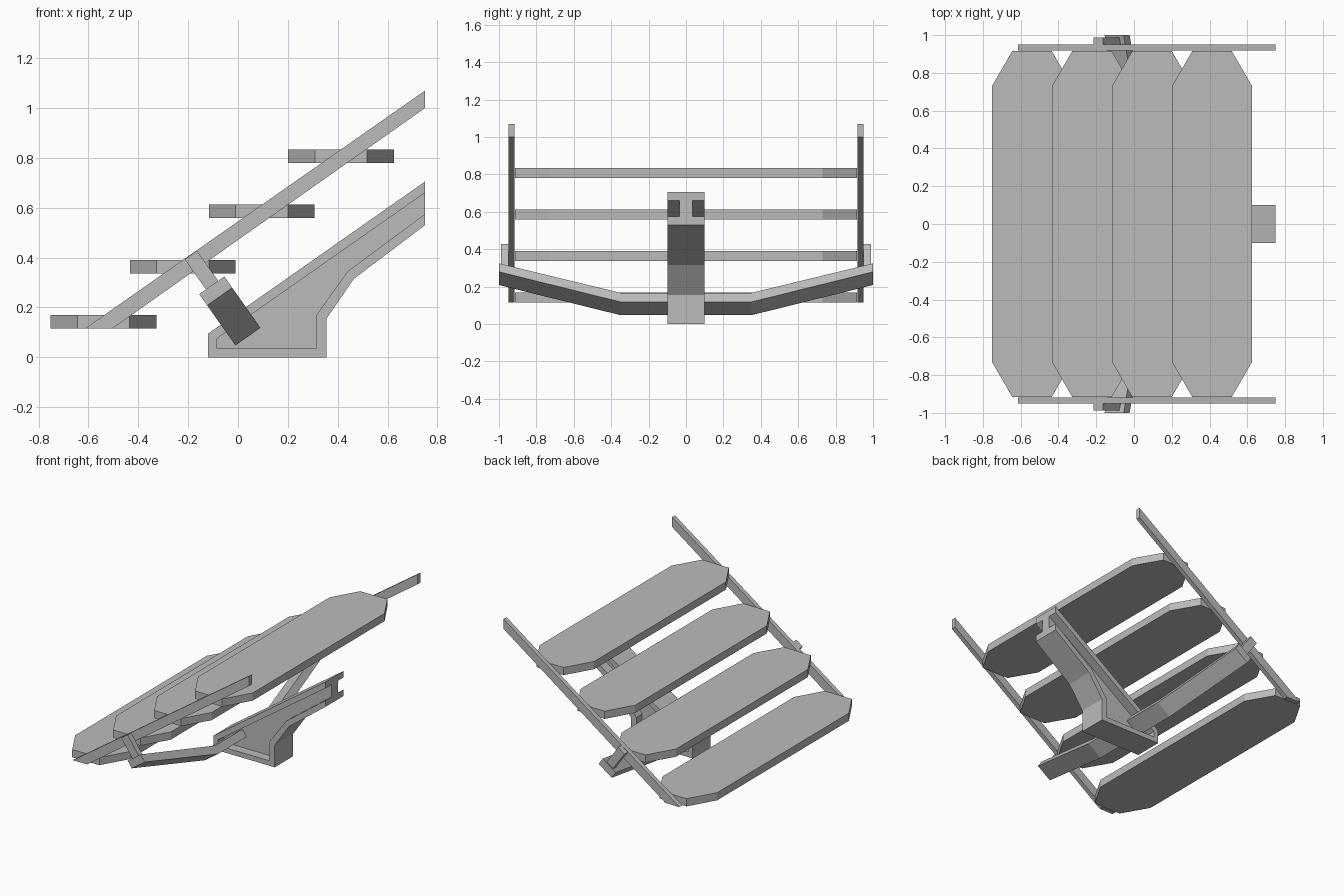
import bpy
import bmesh
from mathutils import Vector

cube = bpy.data.objects.get("Cube")
if cube:
    bpy.data.objects.remove(cube)

steel = bpy.data.materials.new("plain_grey")
steel.use_nodes = True
grey = (0.5, 0.5, 0.5, 1)
steel.diffuse_color = grey
steel.node_tree.nodes["Principled BSDF"].inputs["Base Color"].default_value = grey

X, Y, Z = Vector((1, 0, 0)), Vector((0, 1, 0)), Vector((0, 0, 1))
SLOPE = Vector((0.817, 0, 0.576)).normalized()    # direction up the stair
NORMAL = Vector((-SLOPE.z, 0, SLOPE.x))           # square to the stair


def prism(name, outline, u, v, w, low, high, origin=Vector()):
    """Extrude an outline drawn in the u-v plane from low to high along w."""
    bm = bmesh.new()
    base = [bm.verts.new(origin + u * a + v * b + w * low) for a, b in outline]
    face = bm.faces.new(base)
    moved = bmesh.ops.extrude_face_region(bm, geom=[face])["geom"]
    bmesh.ops.translate(bm, vec=w * (high - low),
                        verts=[g for g in moved if isinstance(g, bmesh.types.BMVert)])
    bmesh.ops.recalc_face_normals(bm, faces=bm.faces)
    mesh = bpy.data.meshes.new(name)
    bm.to_mesh(mesh)
    bm.free()
    mesh.materials.append(steel)
    obj = bpy.data.objects.new(name, mesh)
    bpy.context.collection.objects.link(obj)
    return obj


# Four treads with clipped corners
half = [(-0.105, -0.915), (0.105, -0.915), (0.212, -0.73)]
tread = half + [(0.212, 0.73), (0.105, 0.915), (-0.105, 0.915),
                (-0.212, 0.73), (-0.212, -0.73)]
for i in range(4):
    prism(f"tread_{i + 1}", tread, X, Y, Z, 0, 0.054,
          Vector((-0.54 + 0.3177 * i, 0, 0.115 + 0.2217 * i)))

# Side stringers and the short posts that carry them
stringer = [(-0.615, 0.115), (-0.505, 0.115), (0.75, 1.0), (0.75, 1.07)]
post = [(-0.03, -0.02), (0.03, -0.02), (0.03, 0.15), (-0.03, 0.15)]
beam_end = Vector((-0.103, 0, 0.288))
for side, s in (("left", -1), ("right", 1)):
    prism(f"stringer_{side}", stringer, X, Z, Y * s, 0.918, 0.95)
    prism(f"post_{side}", post, SLOPE, NORMAL, Y * s, 0.95, 0.988, beam_end)

# Bent cross beam
right_half = [(0.35, 0), (1, 0.197), (1, 0.252), (0.335, 0.055)]
beam = right_half + [(-y, n) for y, n in reversed(right_half)]
prism("cross_beam", beam, Y, NORMAL, SLOPE, -0.0615, 0.0615,
      Vector((0.04, 0, 0.083)))

# Central bracket: wide rim around a thinner web, open at the upper end
outer = [(0.75, 0.705), (-0.12, 0.095), (-0.12, 0), (0.355, 0),
         (0.355, 0.155), (0.465, 0.315), (0.75, 0.53)]
inner = [(0.75, 0.66), (-0.085, 0.075), (-0.085, 0.035), (0.315, 0.035),
         (0.315, 0.17), (0.44, 0.345), (0.75, 0.575)]
prism("bracket_rim", outer + inner[::-1], X, Z, Y, -0.1, 0.1)
prism("bracket_web", inner, X, Z, Y, -0.035, 0.035)
